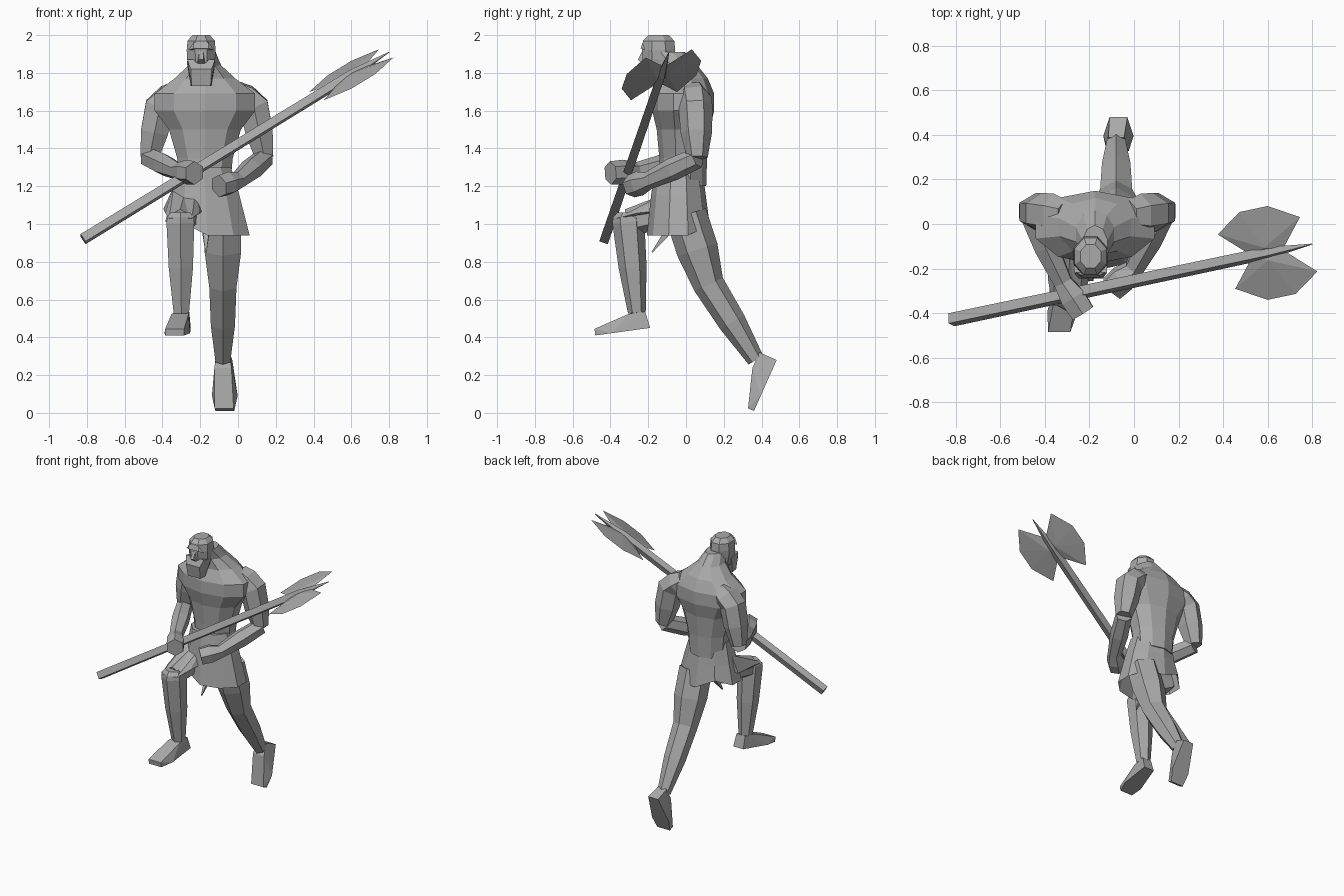
import bpy, bmesh, math
from mathutils import Vector

cube = bpy.data.objects.get("Cube")
if cube:
    bpy.data.objects.remove(cube, do_unlink=True)

grey = bpy.data.materials.new("plain grey")
grey.use_nodes = True
grey.diffuse_color = (.4, .4, .4, 1)
shader = grey.node_tree.nodes["Principled BSDF"]
shader.inputs["Base Color"].default_value = grey.diffuse_color


def finish(name, bm):
    """Turn the finished faces into a named grey object."""
    bmesh.ops.recalc_face_normals(bm, faces=bm.faces[:])
    mesh = bpy.data.meshes.new(name)
    bm.to_mesh(mesh)
    bm.free()
    mesh.materials.append(grey)
    obj = bpy.data.objects.new(name, mesh)
    bpy.context.collection.objects.link(obj)
    return obj


def skin(name, rings, close_end=True):
    """Join rings of points into one faceted tube."""
    bm = bmesh.new()
    loops = [[bm.verts.new(point) for point in ring] for ring in rings]
    for low, high in zip(loops, loops[1:]):
        for i in range(len(low)):
            bm.faces.new((low[i - 1], low[i], high[i], high[i - 1]))
    bm.faces.new(loops[0])
    if close_end:
        bm.faces.new(loops[-1])
    return finish(name, bm)


def oval(center, u, v, sides):
    angles = [math.tau * (i + .5) / sides for i in range(sides)]
    return [center + u * math.cos(a) + v * math.sin(a) for a in angles]


def body(name, levels, spine, depth, sides=10, close_end=True):
    """Stack level ovals; spine and depth are rules of height and half width."""
    rings = []
    for z, width in levels:
        across, front_to_back = Vector((width, 0, 0)), Vector((0, depth(width), 0))
        rings.append(oval(spine(z), across, front_to_back, sides))
    return skin(name, rings, close_end)


def limb(name, joints, radii, swell=1.0, sides=6):
    """Tube through the joints, with a muscle swelling halfway between them."""
    points, sizes = [joints[0]], [radii[0]]
    for i in range(1, len(joints)):
        points += [joints[i - 1].lerp(joints[i], .5), joints[i]]
        sizes += [(radii[i - 1] + radii[i]) / 2 * swell, radii[i]]
    rings = []
    for i, (point, size) in enumerate(zip(points, sizes)):
        along = points[min(i + 1, len(points) - 1)] - points[max(i - 1, 0)]
        along.normalize()
        side = Vector((1, 0, 0))
        side = (side - along * side.dot(along)).normalized()
        rings.append(oval(point, side * size, along.cross(side) * size, sides))
    return skin(name, rings)


def hull(name, rows):
    """Convex block spanning rows of a point and its half width."""
    bm = bmesh.new()
    for point, width in rows:
        for side in (-width, width):
            bm.verts.new(point + Vector((side, 0, 0)))
    bmesh.ops.convex_hull(bm, input=bm.verts[:])
    loose = [v for v in bm.verts if not v.link_faces]
    bmesh.ops.delete(bm, geom=loose, context="VERTS")
    return finish(name, bm)


def foot(name, ankle, heel, toe):
    """Wedge from the ankle to the toes over a flat sole."""
    forward = (toe - heel).normalized()
    rise = ankle - heel
    rise = (rise - forward * rise.dot(forward)).normalized()
    cuff = forward * .045
    hull(name, [(ankle - cuff, .035), (ankle + cuff, .045), (heel, .04),
                (heel.lerp(toe, .7), .068), (toe, .05), (toe + rise * .035, .05)])


def torso_depth(width):
    return .08 + width * .3


# Torso: narrow waist, broad shoulders, thick neck leaning forward
def torso_spine(z):
    return Vector((-.175, -.015 - max(0, z - 1.8) * .8, z))


body("torso", [(1.2, .14), (1.35, .155), (1.5, .2), (1.6, .28), (1.69, .28),
               (1.77, .17), (1.84, .09), (1.91, .06)], torso_spine, torso_depth)


# Head
face = Vector((-.195, -.24, 1.9))


def head_spine(z):
    return Vector((face.x, -.145, z))


body("head", [(1.8, .065), (1.87, .08), (1.92, .083), (1.97, .078), (2, .05)],
     head_spine, lambda width: width * 1.15, sides=8)


# Face details, placed from the bridge of the nose
def feature(name, rows):
    hull(name, [(face + Vector((0, back, up)), width) for back, up, width in rows])


feature("beard", [(.01, -.17, .05), (.06, -.17, .055), (-.005, -.08, .055),
                  (.02, -.05, .07), (.1, -.05, .075), (.02, -.03, .073)])
feature("nose", [(.01, .02, .01), (-.015, -.03, .012), (.01, -.05, .02)])
feature("brow", [(0, .03, .04), (.01, .06, .04), (.025, .02, .07)])

# Arms: mirrored shoulders and elbows, each hand posed on its own
hands = {
    "right": (-1, Vector((-.32, -.26, 1.28)), Vector((-.23, -.4, 1.27))),
    "left": (1, Vector((0, -.2, 1.23)), Vector((-.1, -.29, 1.2))),
}
for label, (side, wrist, knuckles) in hands.items():
    middle = Vector((-.165, .06, 0))
    collar = middle + Vector((side * .14, -.02, 1.7))
    shoulder = middle + Vector((side * .25, -.01, 1.62))
    elbow = middle + Vector((side * .305, 0, 1.35))
    limb(label + "_upper_arm", [collar, shoulder, elbow], (.07, .09, .055), swell=1.15)
    limb(label + "_forearm_and_hand", [elbow, wrist, knuckles],
         (.055, .047, .062), swell=1.2)


# Kilt, open below, its hem lifted over the raised thigh and at the back
def kilt_spine(z):
    return Vector((-.18 + (1.3 - z) * .05, -.04, z))


kilt = body("kilt", [(1.3, .15), (1.15, .19), (.94, .235)], kilt_spine,
            lambda width: .05 + width * .5, close_end=False)
for vertex in kilt.data.vertices:
    spot = vertex.co
    if spot.z < 1:
        if spot.x < -.2:
            spot.z += .07
        if spot.y > .08:
            spot.z += .04

# Raised right leg, with the kilt draped along its thigh
hip = Vector((-.28, -.04, 1.08))
knee = Vector((-.305, -.305, 1.01))
ankle = Vector((-.3, -.26, .53))
limb("right_thigh", [hip, knee], (.1, .07))
limb("right_shin", [knee + Vector((0, 0, .05)), knee, ankle],
     (.06, .085, .047), swell=1.12)
foot("right_foot", ankle, Vector((-.29, -.19, .45)), Vector((-.335, -.48, .41)))
drape = Vector((0, -.06, .02))
hull("kilt_fold", [(hip + Vector((0, 0, .12)), .06), (hip.lerp(knee, .6) + drape, .09),
                   (knee + drape, .06), (hip, .115)])

# Trailing left leg
hip = Vector((-.08, 0, 1.05))
knee = Vector((-.08, .12, .68))
ankle = Vector((-.08, .37, .28))
limb("left_leg", [hip, knee, ankle], (.11, .083, .045), swell=1.15)
foot("left_foot", ankle, Vector((-.07, .48, .28)), Vector((-.07, .36, .01)))

# Pointed end of the loincloth
limb("loincloth_tip", [Vector((-.17, -.08, .98)), Vector((-.17, -.18, .85))],
     (.03, .004), sides=4)

# Pole of the axe and its spike
butt = Vector((-.82, -.43, .92))
hub = Vector((.6, -.13, 1.79))
tip = Vector((.8, -.09, 1.91))
limb("axe_pole", [butt, hub], (.034, .03), sides=4)
limb("axe_spike", [hub, tip], (.03, .002), sides=4)

# Two thin blades mirrored across the pole, thickest at the root
along = (hub - butt).normalized()
across = Vector((0, 1, .35))
across = (across - along * across.dot(along)).normalized()
ridge = along.cross(across) * .016
half_outline = [(.08, 0), (.22, .13), (.075, .21)]
outline = half_outline + [(-reach, out) for reach, out in reversed(half_outline)]
for label, side in (("front", -1), ("back", 1)):
    bm = bmesh.new()
    rim = [bm.verts.new(hub + along * reach + across * out * side)
           for reach, out in outline]
    for thickness in (-ridge, ridge):
        root = bm.verts.new(hub + across * side * .03 + thickness)
        for i in range(len(rim)):
            bm.faces.new((rim[i - 1], rim[i], root))
    finish("axe_blade_" + label, bm)
